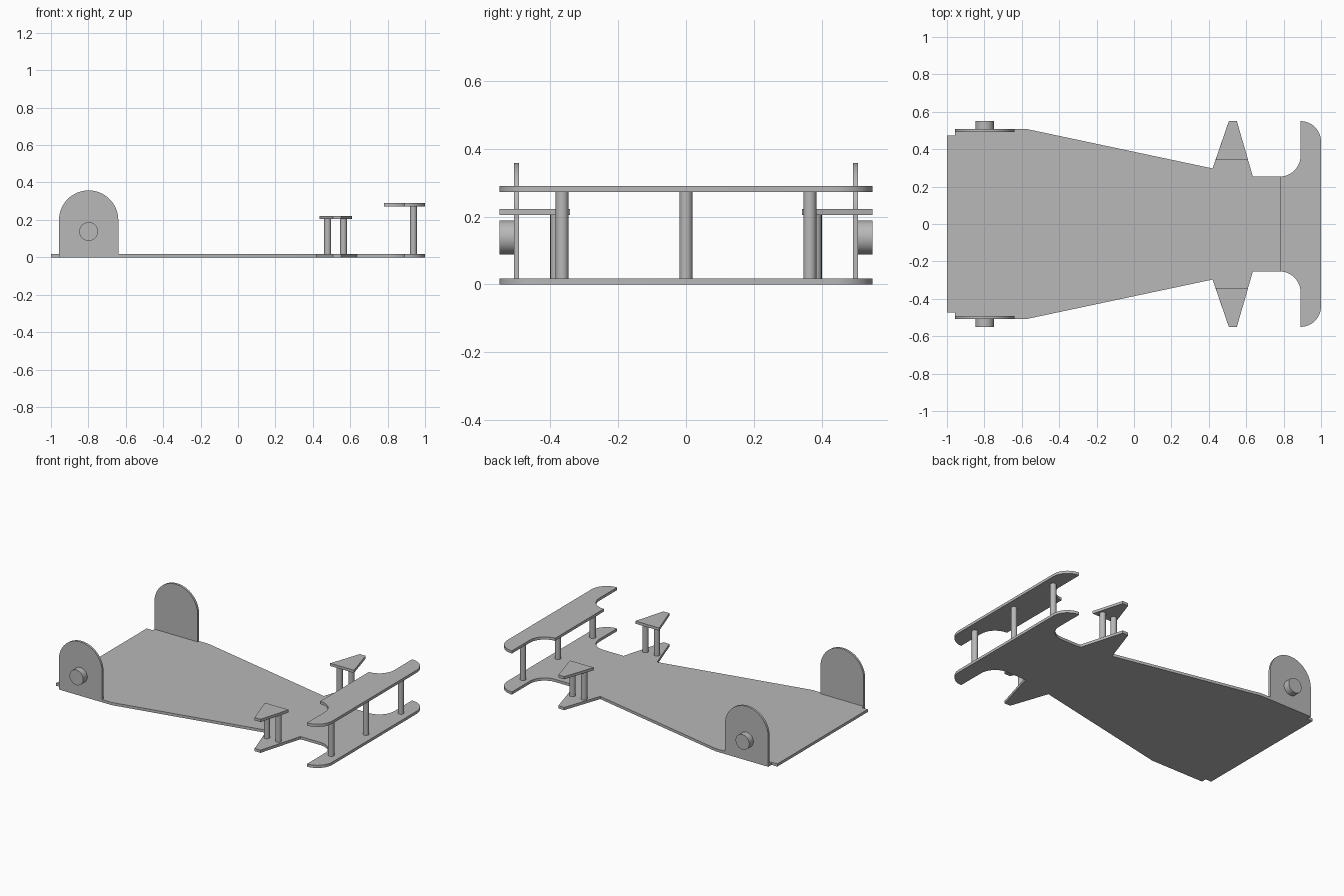
import bpy
import bmesh
from math import cos, sin, radians
from mathutils import Matrix

cube = bpy.data.objects.get("Cube")
if cube:
    bpy.data.objects.remove(cube, do_unlink=True)

grey = bpy.data.materials.new("plain_grey")
grey.use_nodes = True
colour = (0.48, 0.48, 0.48, 1)
grey.diffuse_color = colour
grey.node_tree.nodes["Principled BSDF"].inputs["Base Color"].default_value = colour

THICK = 0.018


def finish(bm, name):
    bmesh.ops.recalc_face_normals(bm, faces=bm.faces)
    mesh = bpy.data.meshes.new(name)
    bm.to_mesh(mesh)
    bm.free()
    mesh.materials.append(grey)
    obj = bpy.data.objects.new(name, mesh)
    bpy.context.collection.objects.link(obj)
    bpy.ops.object.select_all(action="DESELECT")
    obj.select_set(True)
    bpy.context.view_layer.objects.active = obj
    bpy.ops.object.shade_smooth_by_angle(angle=radians(30))
    return obj


def plate(name, points, offset):
    """Extrude a closed outline of 3D points by an offset vector."""
    bm = bmesh.new()
    face = bm.faces.new([bm.verts.new(p) for p in points])
    result = bmesh.ops.extrude_face_region(bm, geom=[face], use_keep_orig=True)
    moved = [g for g in result["geom"] if isinstance(g, bmesh.types.BMVert)]
    bmesh.ops.translate(bm, verts=moved, vec=offset)
    return finish(bm, name)


def cylinder(name, centre, radius, depth, sides, axis="Z"):
    bm = bmesh.new()
    turn = Matrix.Rotation(radians(90), 4, "X") if axis == "Y" else Matrix()
    bmesh.ops.create_cone(bm, cap_ends=True, segments=sides, radius1=radius,
                          radius2=radius, depth=depth,
                          matrix=Matrix.Translation(centre) @ turn)
    return finish(bm, name)


def arc(cx, cy, r, start, end, steps=12):
    angles = [radians(start + (end - start) * i / steps) for i in range(steps + 1)]
    return [(cx + r * cos(a), cy + r * sin(a)) for a in angles]


def mirrored(half, z):
    """Close a half outline by reflecting it across the centre line."""
    both = half + [(x, -y) for x, y in reversed(half)]
    return [(x, y, z) for x, y in both]


# Wing edge shared by the floor plate and the raised wing
wing_edge = (arc(0.78, 0.364, 0.11, -90, 0) + [(0.89, 0.55)]
             + arc(0.89, 0.44, 0.11, 90, 0))

# Floor plate with stepped corners, side fins and wing
floor_half = [(-1, 0.473), (-0.957, 0.473), (-0.957, 0.492), (-0.64, 0.492),
              (-0.64, 0.507), (-0.57, 0.507), (0.42, 0.297), (0.507, 0.55),
              (0.55, 0.55), (0.635, 0.254)] + wing_edge
plate("floor_plate", mirrored(floor_half, 0), (0, 0, THICK))

# Raised wing and its posts
WING_Z = 0.272
plate("upper_wing", mirrored(wing_edge, WING_Z), (0, 0, THICK))
for label, y in (("right", -0.365), ("middle", 0), ("left", 0.365)):
    cylinder(label + "_wing_post", (0.938, y, (WING_Z + THICK) / 2), 0.019, WING_Z - THICK, 16)

FIN_Z = 0.204
for side, s in (("left", 1), ("right", -1)):
    # Raised fin on two posts
    fin = [(0.436, 0.342), (0.507, 0.55), (0.55, 0.55), (0.61, 0.342)]
    plate(side + "_upper_fin", [(x, s * y, FIN_Z) for x, y in fin], (0, 0, THICK))
    for label, x in (("rear", 0.479), ("front", 0.564)):
        cylinder(f"{side}_{label}_fin_post", (x, s * 0.381, (FIN_Z + THICK) / 2),
                 0.019, FIN_Z - THICK, 16)

    # Round-topped side panel with a hub
    panel = [(-0.957, 0), (-0.64, 0)] + arc(-0.7985, 0.199, 0.1585, 0, 180, 32)
    plate(side + "_side_panel", [(x, s * 0.492, z) for x, z in panel], (0, s * 0.015, 0))
    cylinder(side + "_hub", (-0.7985, s * 0.528, 0.138), 0.05, 0.044, 40, "Y")
